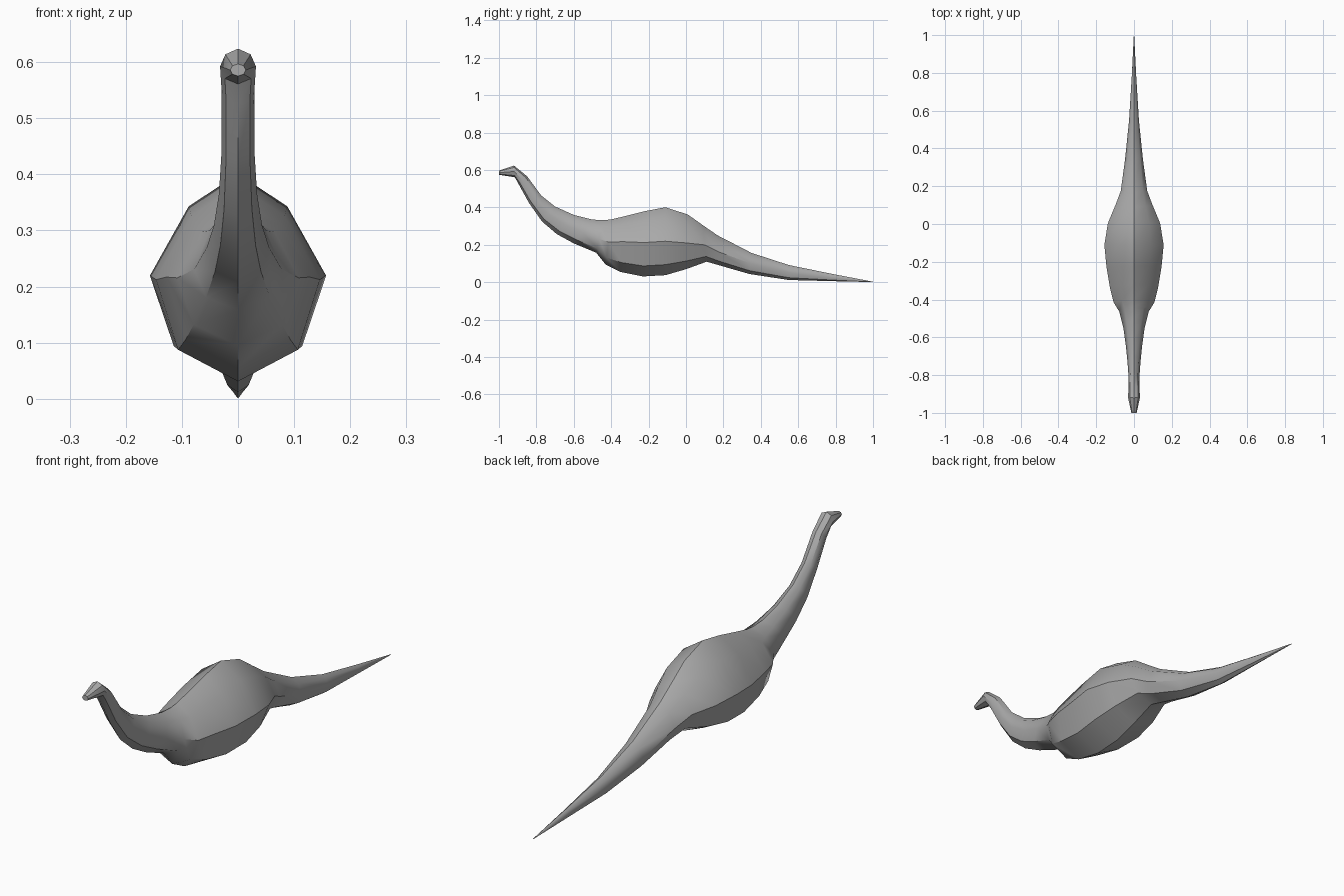
import bpy
import bmesh
import math
from mathutils import Vector

cube = bpy.data.objects.get("Cube")
if cube:
    bpy.data.objects.remove(cube, do_unlink=True)

# Single grey skin
skin = bpy.data.materials.new("grey skin")
skin.use_nodes = True
grey = (0.4, 0.4, 0.4, 1)
skin.diffuse_color = grey
skin.node_tree.nodes["Principled BSDF"].inputs["Base Color"].default_value = grey

# Sections from snout to tail: top y, top z, bottom y, bottom z,
# half width, height share of the widest point, shoulder fullness
sections = [
    (-1.0, .597, -1.0, .575, .014, .5, .7),
    (-.92, .624, -.915, .561, .032, .5, .7),
    (-.85, .567, -.895, .525, .029, .5, .7),
    (-.775, .465, -.84, .425, .029, .5, .7),
    (-.70, .405, -.77, .325, .034, .5, .7),
    (-.60, .360, -.69, .257, .043, .5, .7),
    (-.50, .335, -.60, .208, .056, .48, .7),
    (-.44, .332, -.48, .158, .078, .42, .65),
    (-.40, .336, -.43, .095, .108, .50, .6),
    (-.32, .355, -.35, .055, .128, .54, .58),
    (-.22, .380, -.23, .031, .146, .52, .57),
    (-.11, .401, -.11, .038, .157, .50, .56),
    (.01, .362, 0, .070, .138, .48, .58),
    (.09, .305, .11, .110, .098, .46, .63),
    (.17, .250, .18, .090, .070, .45, .68),
    (.35, .157, .34, .044, .047, .5, .7),
    (.55, .092, .55, .012, .026, .5, .7),
    (.78, .045, .78, .006, .012, .5, .7),
    (1.0, .003, 1.0, .001, .001, .5, .7),
]


def ring(bm, ty, tz, by, bz, half, share, full):
    """Eight-sided section between a back point and a belly point."""
    top, bottom = Vector((0, ty, tz)), Vector((0, by, bz))
    middle = bottom.lerp(top, share)
    across = Vector((half, 0, 0))
    upper = middle.lerp(top, .68)
    lower = middle.lerp(bottom, .69)
    return [bm.verts.new(p) for p in (
        top, upper + across * full, middle + across, lower + across * .73,
        bottom, lower - across * .73, middle - across, upper - across * full)]


# Body, neck, head and tail as one continuous skin
bm = bmesh.new()
rings = [ring(bm, *s) for s in sections]
for a, b in zip(rings, rings[1:]):
    for i in range(8):
        j = (i + 1) % 8
        bm.faces.new((a[i], a[j], b[j], b[i]))
bm.faces.new(rings[0])
bm.faces.new(rings[-1])
bmesh.ops.recalc_face_normals(bm, faces=bm.faces)

mesh = bpy.data.meshes.new("long_necked_body")
bm.to_mesh(mesh)
bm.free()
mesh.materials.append(skin)
body = bpy.data.objects.new("long_necked_body", mesh)
bpy.context.collection.objects.link(body)
bpy.context.view_layer.objects.active = body
body.select_set(True)
bpy.ops.object.shade_smooth_by_angle(angle=math.radians(40))
